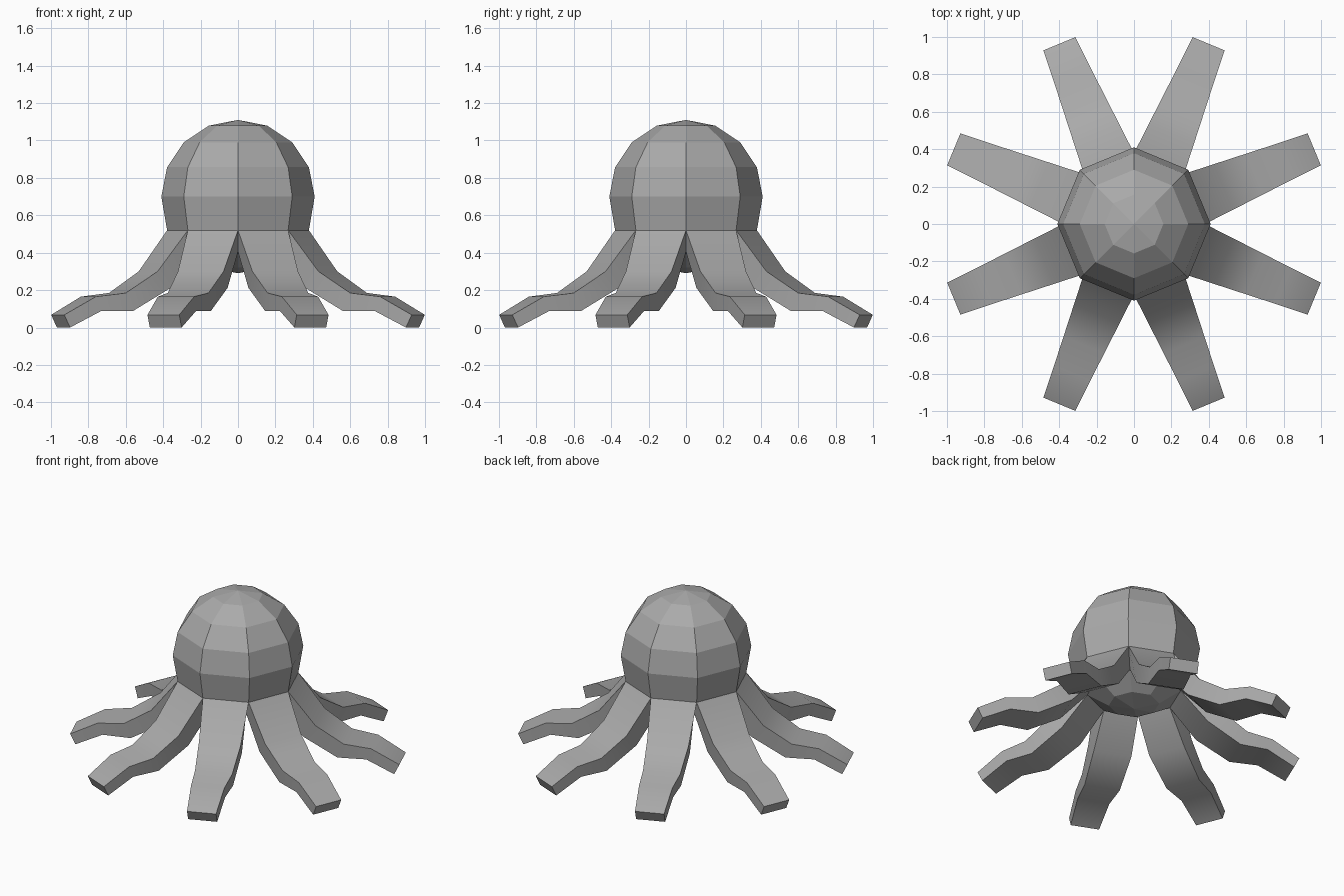
import bpy, bmesh, math
from mathutils import Vector

default = bpy.data.objects.get("Cube")
if default:
    bpy.data.objects.remove(default, do_unlink=True)

SIDES = 8
STEP = math.tau / SIDES

# Single grey skin colour
skin = bpy.data.materials.new("grey skin")
skin.use_nodes = True
GREY = (0.4, 0.4, 0.4, 1.0)
skin.diffuse_color = GREY
skin.node_tree.nodes["Principled BSDF"].inputs["Base Color"].default_value = GREY


def make_object(name, bm):
    bmesh.ops.recalc_face_normals(bm, faces=bm.faces)
    mesh = bpy.data.meshes.new(name)
    bm.to_mesh(mesh)
    bm.free()
    mesh.materials.append(skin)
    obj = bpy.data.objects.new(name, mesh)
    bpy.context.collection.objects.link(obj)
    return obj


def add_cap(bm, rings, pole_z):
    """Eight-sided dome: rings of (radius, z) closed by a pole."""
    loops = [[bm.verts.new((r * math.cos(i * STEP), r * math.sin(i * STEP), z))
              for i in range(SIDES)] for r, z in rings]
    for a, b in zip(loops, loops[1:]):
        for i in range(SIDES):
            j = (i + 1) % SIDES
            bm.faces.new((a[i], a[j], b[j], b[i]))
    pole = bm.verts.new((0, 0, pole_z))
    for i in range(SIDES):
        bm.faces.new((loops[-1][i], loops[-1][(i + 1) % SIDES], pole))


# Head: faceted dome above the tentacles
bm = bmesh.new()
add_cap(bm, [(0.379, 0.52), (0.41, 0.70), (0.379, 0.857),
             (0.29, 0.99), (0.157, 1.079)], 1.11)
make_object("head", bm)

# Underside: shallow dome between the tentacle roots
bm = bmesh.new()
add_cap(bm, [(0.29, 0.405), (0.157, 0.321)], 0.29)
make_object("underside", bm)

# Tentacle sections: top (distance, z), bottom (distance, z), half widths
C = math.cos(STEP / 2)
S = math.sin(STEP / 2)
SECTIONS = [
    ((0.379 * C, 0.52), (0.29 * C, 0.405), 0.379 * S, 0.29 * S),
    ((0.520, 0.300), (0.440, 0.212), 0.132, 0.122),
    ((0.697, 0.185), (0.655, 0.088), 0.118, 0.114),
    ((0.866, 0.165), (0.835, 0.088), 0.105, 0.103),
    ((1.043, 0.068), (1.010, 0.000), 0.092, 0.092),
]


def make_tentacle(name, angle):
    out = Vector((math.cos(angle), math.sin(angle), 0))
    side = Vector((-out.y, out.x, 0))
    up = Vector((0, 0, 1))
    bm = bmesh.new()
    loops = []
    for top, bottom, wt, wb in SECTIONS:
        corners = [(top, wt), (top, -wt), (bottom, -wb), (bottom, wb)]
        loops.append([bm.verts.new(out * p[0] + up * p[1] + side * w)
                      for p, w in corners])
    for a, b in zip(loops, loops[1:]):
        for i in range(4):
            j = (i + 1) % 4
            bm.faces.new((a[i], a[j], b[j], b[i]))
    tip = bm.faces.new(loops[-1])
    bm.normal_update()
    obj = make_object(name, bm)
    # Open at the root, so make sure the tip faces outwards
    if obj.data.polygons[-1].normal.dot(out) < 0:
        obj.data.flip_normals()
    return obj


tentacles = [make_tentacle(f"tentacle_{k + 1}", (k + 0.5) * STEP)
             for k in range(SIDES)]

# Soft shading along the tentacles, crisp at their corners
bpy.ops.object.select_all(action='DESELECT')
for obj in tentacles:
    obj.select_set(True)
bpy.context.view_layer.objects.active = tentacles[0]
bpy.ops.object.shade_smooth_by_angle(angle=math.radians(38))
